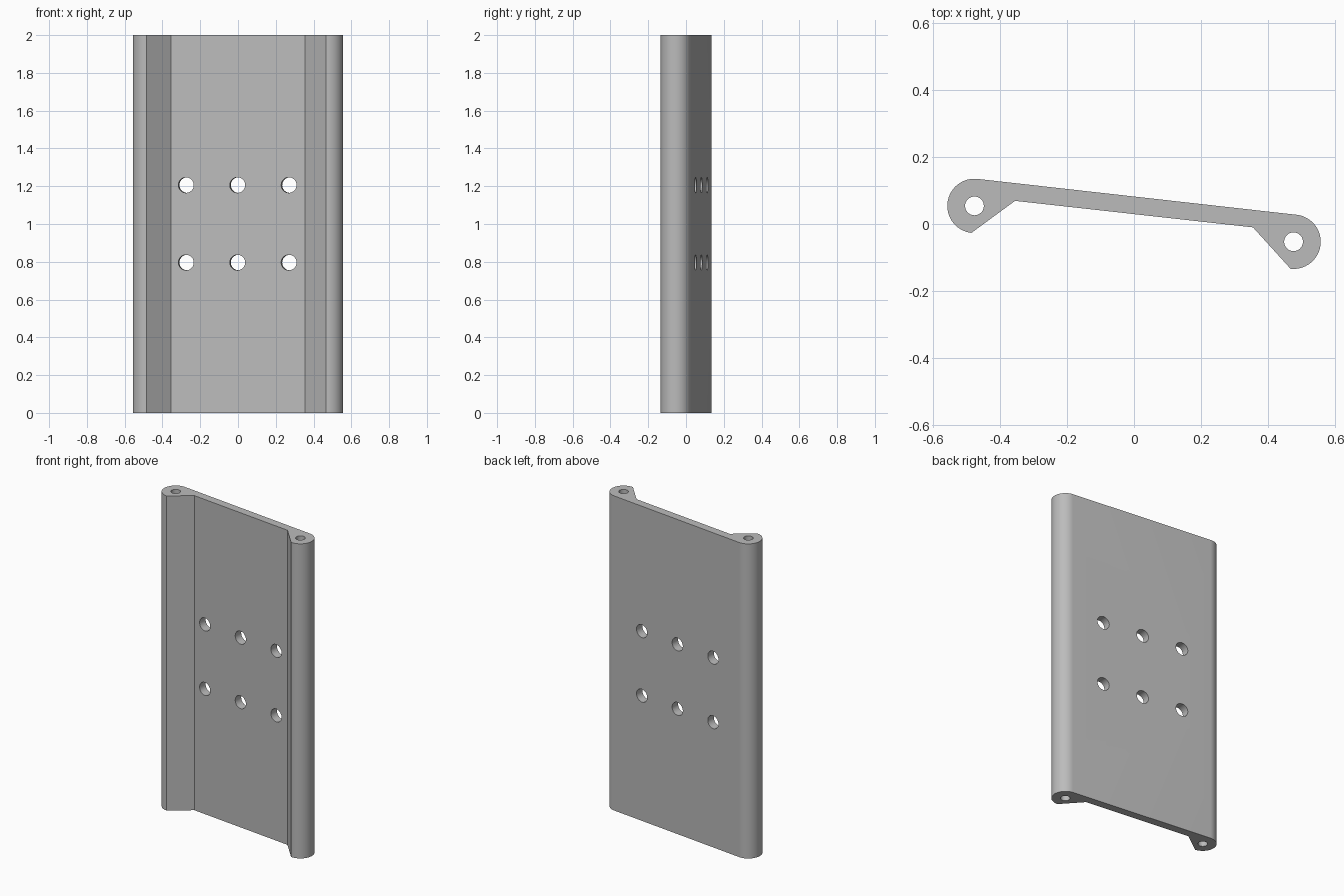
import bpy, bmesh, math
from mathutils import Vector, Matrix

cube = bpy.data.objects.get("Cube")
if cube:
    bpy.data.objects.remove(cube, do_unlink=True)

HEIGHT = 2.0
KNUCKLE_R = 0.081
PIN_R = 0.028
BOLT_R = 0.041
left_pin = Vector((0.476, -0.053))     # pin on the +x side
right_pin = -left_pin + Vector((0, 0.001))
TILT = math.atan2(left_pin.y - right_pin.y, left_pin.x - right_pin.x)
ARC_STEPS = 40


def grey_material():
    mat = bpy.data.materials.new("plain grey")
    colour = (0.5, 0.5, 0.5, 1)
    mat.use_nodes = True
    mat.diffuse_color = colour
    mat.node_tree.nodes["Principled BSDF"].inputs["Base Color"].default_value = colour
    return mat


def half_round(centre, start):
    """Half circle of points, counter-clockwise from the start angle."""
    return [centre + KNUCKLE_R * Vector((math.cos(a), math.sin(a)))
            for a in (start + math.pi * i / ARC_STEPS for i in range(ARC_STEPS + 1))]


def add_object(name, bm):
    mesh = bpy.data.meshes.new(name)
    bmesh.ops.recalc_face_normals(bm, faces=bm.faces[:])
    bm.to_mesh(mesh)
    bm.free()
    obj = bpy.data.objects.new(name, mesh)
    bpy.context.collection.objects.link(obj)
    return obj


# Plate with a rounded knuckle along each long edge, extruded upward
profile = half_round(right_pin, TILT + math.pi / 2)
profile += [Vector((-0.355, 0.069)), Vector((0.355, -0.01))]
profile += half_round(left_pin, TILT - math.pi / 2)
bm = bmesh.new()
base = bm.faces.new([bm.verts.new((p.x, p.y, 0)) for p in profile])
top = bmesh.ops.extrude_face_region(bm, geom=[base])
bmesh.ops.translate(bm, vec=(0, 0, HEIGHT),
                    verts=[v for v in top["geom"] if isinstance(v, bmesh.types.BMVert)])
plate = add_object("hinged_plate", bm)
plate.data.materials.append(grey_material())

# Cutter: two long pin bores and six bolt holes square to the plate
bm = bmesh.new()


def add_bore(radius, depth, matrix):
    bmesh.ops.create_cone(bm, cap_ends=True, segments=40, radius1=radius,
                          radius2=radius, depth=depth, matrix=matrix)


for pin in (left_pin, right_pin):
    add_bore(PIN_R, HEIGHT + 0.2, Matrix.Translation((pin.x, pin.y, HEIGHT / 2)))
square_to_plate = Matrix.Rotation(TILT, 4, 'Z') @ Matrix.Rotation(math.pi / 2, 4, 'X')
for x in (-0.272, 0, 0.272):
    for z in (0.796, 1.206):
        centre = Vector((x, 0.056 + x * math.tan(TILT), z))
        add_bore(BOLT_R, 0.3, Matrix.Translation(centre) @ square_to_plate)
cutter = add_object("hole_cutter", bm)
cutter.hide_render = True

# Cut the holes, then drop the cutter
bpy.context.view_layer.objects.active = plate
plate.select_set(True)
cut = plate.modifiers.new("holes", 'BOOLEAN')
cut.operation = 'DIFFERENCE'
cut.solver = 'EXACT'
cut.object = cutter
bpy.ops.object.modifier_apply(modifier=cut.name)
bpy.data.objects.remove(cutter, do_unlink=True)
bpy.ops.object.shade_smooth_by_angle(angle=math.radians(30))
